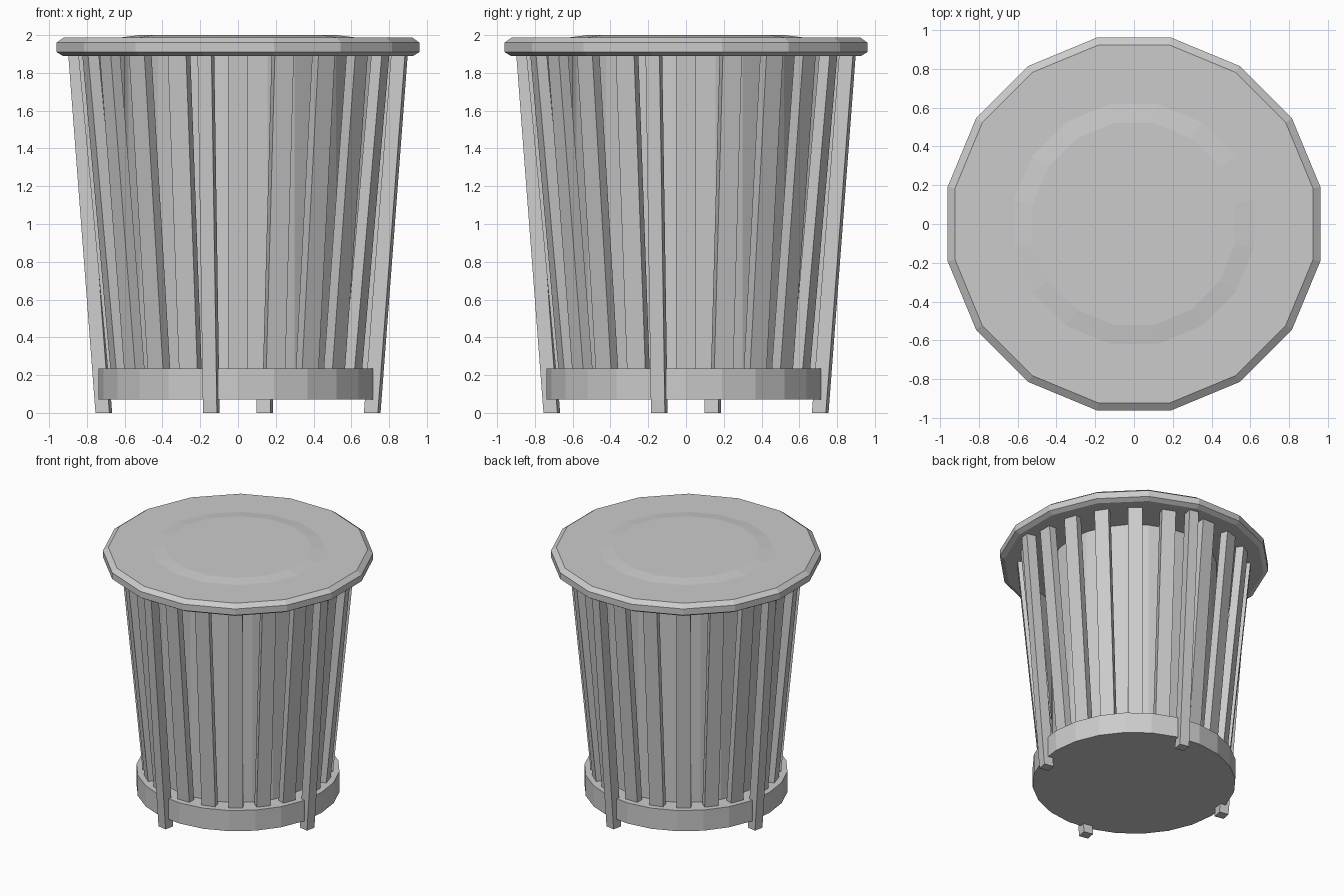
import bpy, bmesh
from math import radians, cos, sin, pi
from mathutils import Matrix

cube = bpy.data.objects.get("Cube")
if cube:
    bpy.data.objects.remove(cube, do_unlink=True)

grey = bpy.data.materials.new("grey")
grey.use_nodes = True
tone = (0.6, 0.6, 0.6, 1)
grey.diffuse_color = tone
grey.node_tree.nodes["Principled BSDF"].inputs["Base Color"].default_value = tone


def finish(name, bm):
    bmesh.ops.recalc_face_normals(bm, faces=bm.faces)
    mesh = bpy.data.meshes.new(name)
    bm.to_mesh(mesh)
    bm.free()
    mesh.materials.append(grey)
    obj = bpy.data.objects.new(name, mesh)
    bpy.context.collection.objects.link(obj)
    return obj


def turned(name, profile, sides, start=0):
    """Closed solid from (radius, height) rings."""
    bm = bmesh.new()
    rings = []
    for r, z in profile:
        angles = [start + 2 * pi * i / sides for i in range(sides)]
        rings.append([bm.verts.new((r * cos(a), r * sin(a), z)) for a in angles])
    for low, high in zip(rings, rings[1:]):
        for i in range(sides):
            j = (i + 1) % sides
            bm.faces.new((low[i], low[j], high[j], high[i]))
    bm.faces.new(rings[0][::-1])
    bm.faces.new(rings[-1])
    return finish(name, bm)


def leaning_bar(name, angle, bottom, top, width, depth):
    """Bar leaning outward; bottom and top are (outer radius, height)."""
    bm = bmesh.new()
    bmesh.ops.create_cube(bm, size=1)
    for v in bm.verts:
        r, z = top if v.co.z > 0 else bottom
        v.co = (r + (v.co.x - 0.5) * depth, v.co.y * width, z)
    bm.transform(Matrix.Rotation(angle, 4, 'Z'))
    return finish(name, bm)


# Lid with bevelled rim and a faint raised centre
turned("lid", [(0.945, 1.89), (0.979, 1.91), (0.979, 1.96), (0.94, 1.988),
               (0.63, 1.988), (0.53, 2.0)], 16, radians(11.25))

# Solid base drum and the upright core behind the slats
turned("base", [(0.738, 0.07), (0.738, 0.235)], 24)
turned("core", [(0.6, 0.2), (0.6, 1.9)], 24)

# Four legs, each followed by a fan of five slats up to the next leg
for q in range(4):
    leg_angle = radians(-11.25) + q * pi / 2
    leaning_bar(f"leg_{q + 1}", leg_angle, (0.762, 0), (0.909, 1.9), 0.075, 0.075)
    for s in range(5):
        leaning_bar(f"slat_{q * 5 + s + 1}", leg_angle + radians(11.25 + 16.875 * s),
                    (0.687, 0.2), (0.846, 1.9), 0.105, 0.06)
